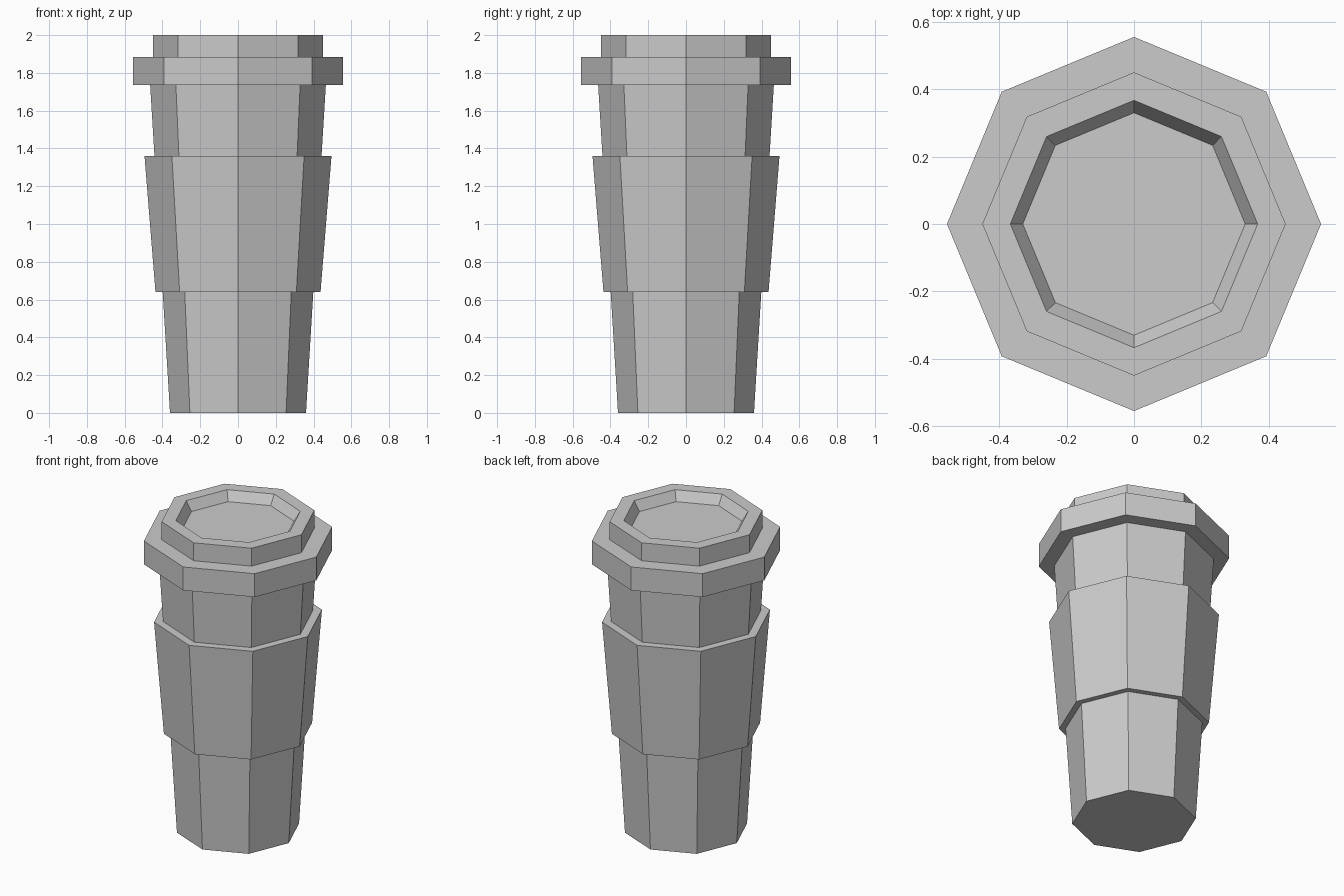
import bpy, bmesh
from math import cos, sin, tau

SIDES = 8

cube = bpy.data.objects.get("Cube")
if cube:
    bpy.data.objects.remove(cube, do_unlink=True)

grey = bpy.data.materials.new("light_grey")
grey.use_nodes = True
colour = (0.6, 0.6, 0.6, 1)
grey.diffuse_color = colour
grey.node_tree.nodes["Principled BSDF"].inputs["Base Color"].default_value = colour


def lathe(name, profile, closed=False):
    """Turn (radius, height) points, outside upwards, into a faceted part."""
    bm = bmesh.new()
    rings = [[bm.verts.new((r * cos(tau * i / SIDES), r * sin(tau * i / SIDES), z))
              for i in range(SIDES)] for r, z in profile]
    pairs = list(zip(rings, rings[1:]))
    if closed:
        pairs.append((rings[-1], rings[0]))
    else:
        bm.faces.new(rings[0][::-1])
        bm.faces.new(rings[-1])
    for low, high in pairs:
        for i in range(SIDES):
            j = (i + 1) % SIDES
            bm.faces.new((low[i], low[j], high[j], high[i]))
    bmesh.ops.recalc_face_normals(bm, faces=bm.faces)
    mesh = bpy.data.meshes.new(name)
    bm.to_mesh(mesh)
    bm.free()
    mesh.materials.append(grey)
    obj = bpy.data.objects.new(name, mesh)
    bpy.context.collection.objects.link(obj)
    return obj


# Tapered cup body
lathe("cup", [(0.36, 0), (0.465, 1.735)])

# Sleeve wrapped around the middle of the cup
lathe("sleeve", [(0.399, 0.64), (0.437, 0.64), (0.495, 1.36), (0.442, 1.36)], closed=True)

# Lid with a wide rim, raised top and sunken centre
lathe("lid", [(0.555, 1.735), (0.555, 1.885), (0.45, 1.885), (0.45, 2),
              (0.367, 2), (0.33, 1.94)])
